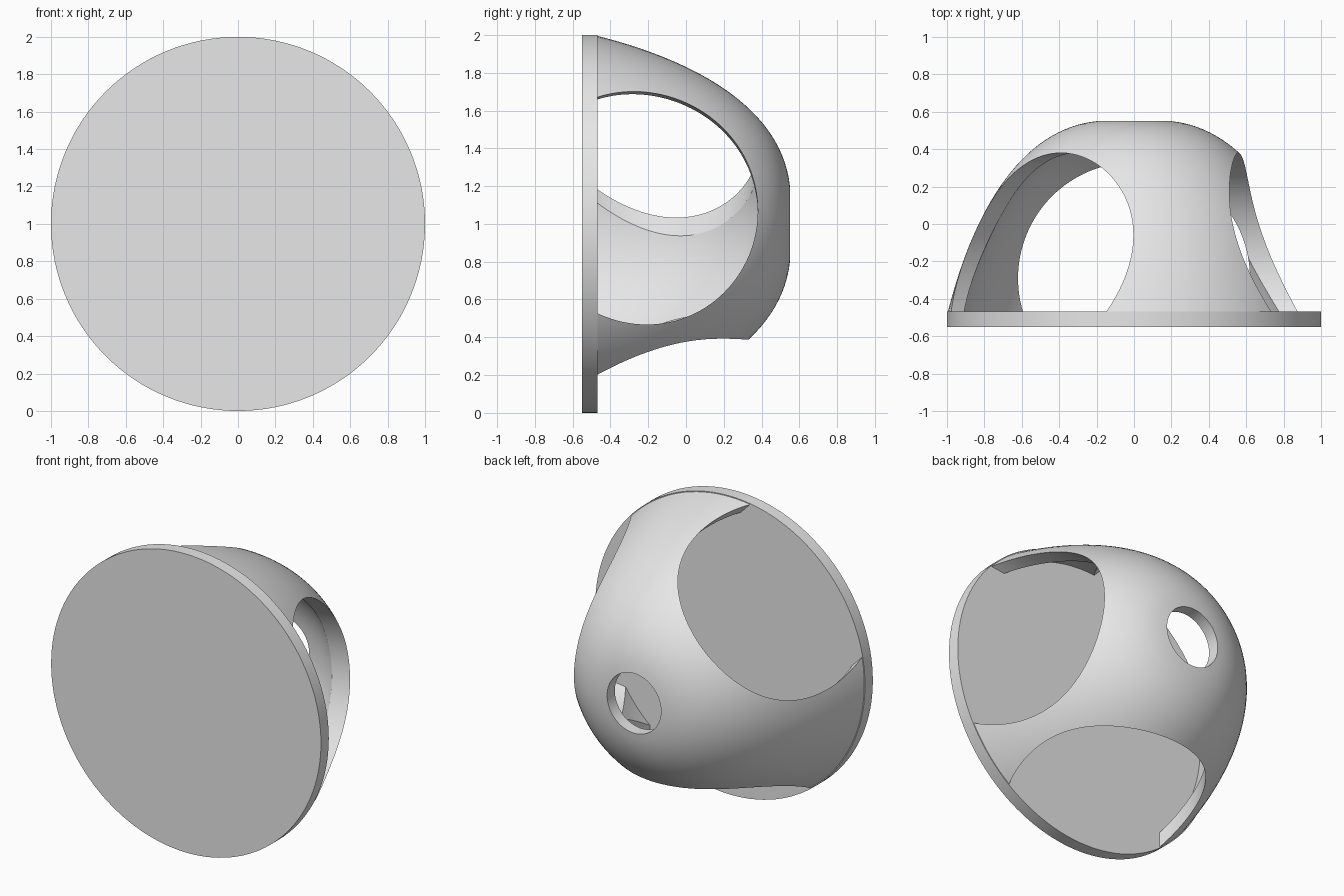
import bpy, bmesh, math
from mathutils import Matrix, Vector
from mathutils.geometry import interpolate_bezier

if "Cube" in bpy.data.objects:
    bpy.data.objects.remove(bpy.data.objects["Cube"], do_unlink=True)

grey = bpy.data.materials.new("light_grey")
grey.use_nodes = True
grey.diffuse_color = (0.8, 0.8, 0.8, 1)
grey.node_tree.nodes["Principled BSDF"].inputs["Base Color"].default_value = (0.8, 0.8, 0.8, 1)

CENTRE_Z = 1.0
SEGMENTS = 128


def add_object(name, bm):
    bmesh.ops.recalc_face_normals(bm, faces=bm.faces)
    mesh = bpy.data.meshes.new(name)
    bm.to_mesh(mesh)
    bm.free()
    mesh.materials.append(grey)
    obj = bpy.data.objects.new(name, mesh)
    bpy.context.collection.objects.link(obj)
    return obj


def cylinder(name, radius, start, end):
    """Cylinder running between two points."""
    axis = end - start
    turn = axis.to_track_quat('Z', 'Y').to_matrix().to_4x4()
    bm = bmesh.new()
    bmesh.ops.create_cone(bm, cap_ends=True, segments=SEGMENTS, radius1=radius,
                          radius2=radius, depth=axis.length,
                          matrix=Matrix.Translation((start + end) / 2) @ turn)
    return add_object(name, bm)


def smooth(obj):
    bpy.ops.object.select_all(action='DESELECT')
    obj.select_set(True)
    bpy.context.view_layer.objects.active = obj
    bpy.ops.object.shade_smooth_by_angle(angle=math.radians(30))


def curve_points(*controls):
    return interpolate_bezier(*[Vector(c) for c in controls], 32)


# Closed front disc
disc = cylinder("front_disc", 1.0, Vector((0, -0.55, CENTRE_Z)), Vector((0, -0.467, CENTRE_Z)))

# Hollow dome: outer and inner (radius, y) profile spun around the y axis
outer = curve_points((0.995, -0.47), (0.89, -0.05), (0.66, 0.50), (0.2, 0.55))
inner = curve_points((0.2, 0.468), (0.58, 0.42), (0.81, -0.07), (0.915, -0.47))
profile = outer + inner
bm = bmesh.new()
rings = []
for i in range(SEGMENTS):
    a = math.tau * i / SEGMENTS
    rings.append([bm.verts.new((p.x * math.cos(a), p.y, CENTRE_Z + p.x * math.sin(a)))
                  for p in profile])
for i, ring in enumerate(rings):
    following = rings[(i + 1) % SEGMENTS]
    for j in range(len(profile)):
        k = (j + 1) % len(profile)
        bm.faces.new((ring[j], ring[k], following[k], following[j]))
dome = add_object("dome_shell", bm)

# Three large round side openings: angle around the axis, y of the centre
cutters = []
for angle, y in ((7, -0.24), (134, -0.24), (-90, -0.29)):
    a = math.radians(angle)
    out = Vector((math.cos(a), 0, math.sin(a)))
    base = Vector((0, y, CENTRE_Z))
    cutter = cylinder("opening_cutter", 0.62, base + out * 0.2, base + out * 1.4)
    cutter.hide_render = True
    cutters.append(cutter)
    mod = dome.modifiers.new("opening", 'BOOLEAN')
    mod.operation = 'DIFFERENCE'
    mod.solver = 'EXACT'
    mod.object = cutter

# Bake the openings and remove the cutters
bpy.context.view_layer.objects.active = dome
for mod in list(dome.modifiers):
    bpy.ops.object.modifier_apply(modifier=mod.name)
for cutter in cutters:
    bpy.data.objects.remove(cutter, do_unlink=True)

smooth(disc)
smooth(dome)
